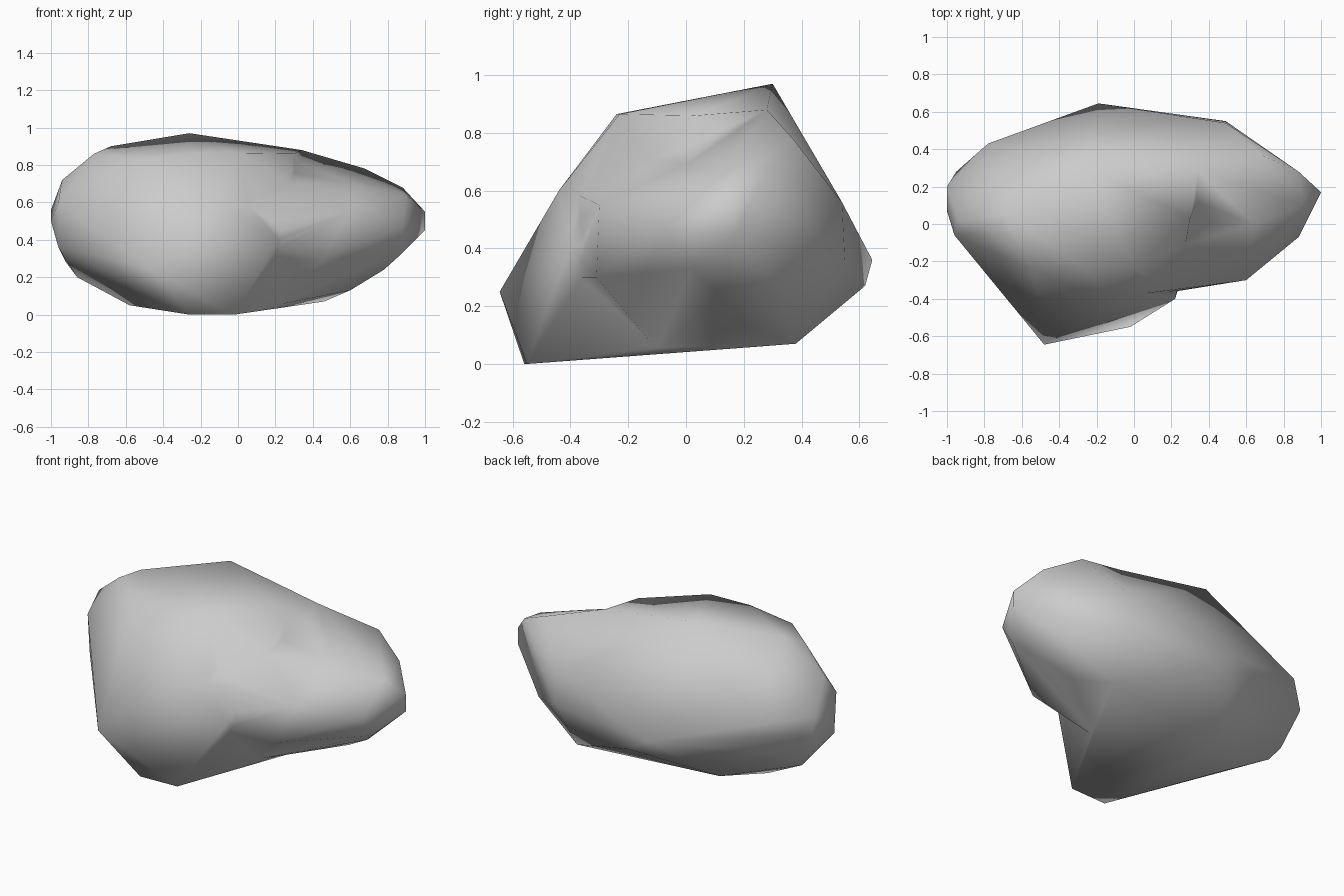
import bpy, bmesh

if "Cube" in bpy.data.objects:
    bpy.data.objects.remove(bpy.data.objects["Cube"])


def hull(name, points):
    """Convex lump wrapped around a few corner points."""
    bm = bmesh.new()
    for p in points:
        bm.verts.new(p)
    res = bmesh.ops.convex_hull(bm, input=bm.verts)
    junk = {v for v in res["geom_interior"] + res["geom_unused"]
            if isinstance(v, bmesh.types.BMVert)}
    bmesh.ops.delete(bm, geom=list(junk), context='VERTS')
    bmesh.ops.recalc_face_normals(bm, faces=bm.faces)
    me = bpy.data.meshes.new(name)
    bm.to_mesh(me)
    bm.free()
    ob = bpy.data.objects.new(name, me)
    bpy.context.collection.objects.link(ob)
    return ob


# Corners shared by both lumps (upper and lower back)
shared = [(.34, .28, .88), (.46, .38, .07), (.49, .55, .36), (.49, .54, .56)]

# Main mass: broad left body with the low front corner
rock = hull("rock", shared + [
    (-1, .07, .5), (-1, .2, .56), (-.94, .02, .72), (-.96, -.06, .6),
    (-.96, -.04, .36), (-.77, -.03, .86), (-.68, .05, .9), (-.78, .43, .54),
    (-.95, .28, .47), (-.86, .12, .2), (-.92, .15, .28), (-.58, .05, .05),
    (-.4, .25, .06), (-.26, .3, .97), (-.19, .645, .36), (-.05, .62, .27),
    (-.26, -.24, .865), (0, -.23, .865), (.3, .03, .86), (-.54, -.24, .83),
    (-.1, -.44, .6), (-.48, -.645, .25), (-.26, -.56, 0), (-.02, -.55, 0),
    (.22, -.4, .4)])

# Shoulder: narrower right end with the blunt tip
shoulder = hull("shoulder", shared + [
    (.6, -.3, .55), (.46, -.31, .3), (.64, 0, .69), (.68, .37, .78),
    (.88, .28, .68), (.9, .1, .64), (1, .17, .55), (1, .17, .45),
    (.88, -.07, .47), (.88, .02, .33), (.78, .12, .24), (.6, .2, .13),
    (.75, .33, .26), (.05, -.38, .6), (.1, -.38, .3), (.1, 0, .8),
    (.2, -.1, .05)])

# Fuse the lumps into one stone
mod = rock.modifiers.new("fuse", 'BOOLEAN')
mod.operation = 'UNION'
mod.solver = 'EXACT'
mod.object = shoulder
bpy.context.view_layer.objects.active = rock
rock.select_set(True)
bpy.ops.object.modifier_apply(modifier=mod.name)
bpy.data.objects.remove(shoulder)

# Tidy the seam and shade smooth
bm = bmesh.new()
bm.from_mesh(rock.data)
bmesh.ops.remove_doubles(bm, verts=bm.verts, dist=.02)
bmesh.ops.triangulate(bm, faces=bm.faces)
for f in bm.faces:
    f.smooth = True
bm.to_mesh(rock.data)
bm.free()
